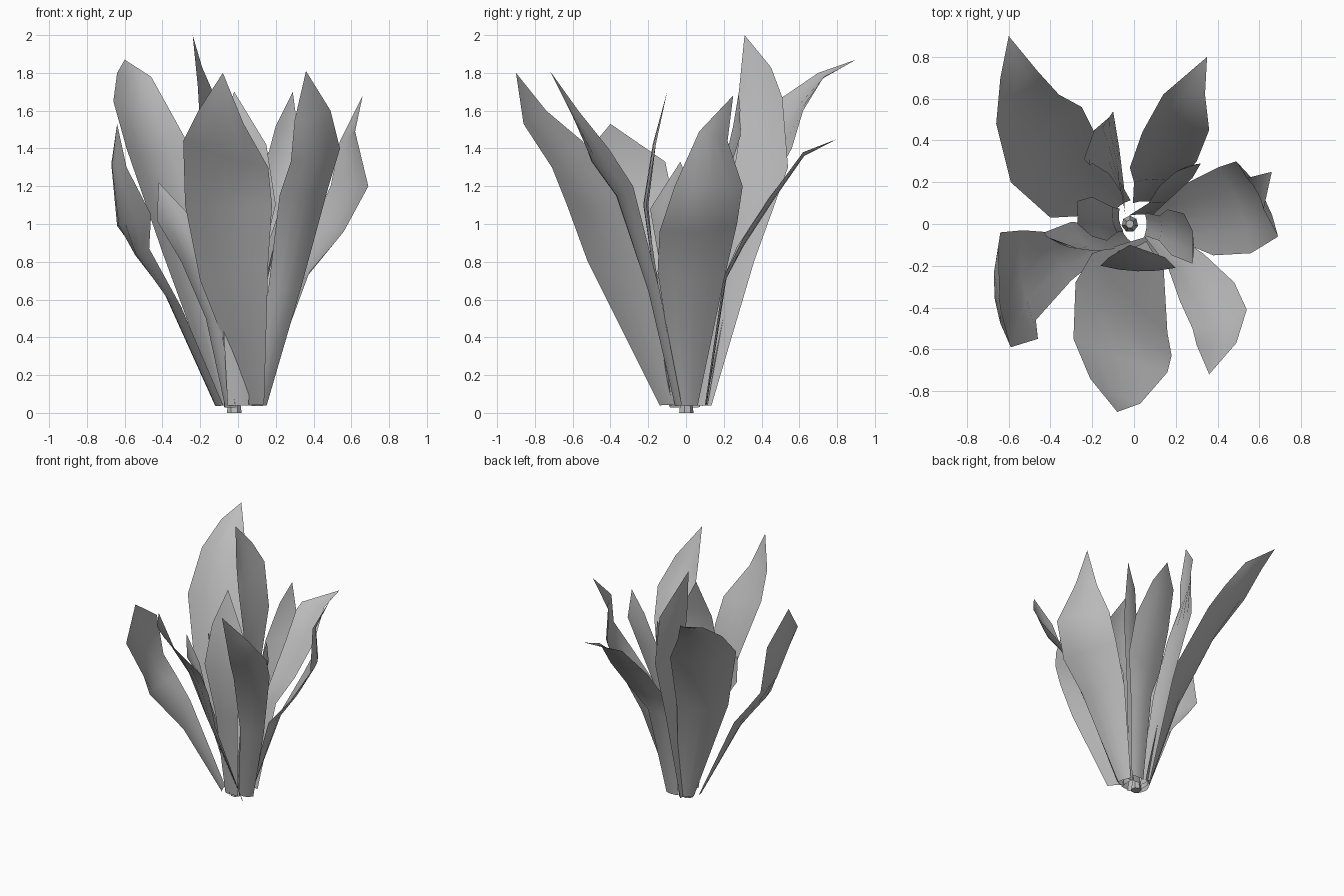
import bpy, bmesh
from mathutils import Vector

cube = bpy.data.objects.get("Cube")
if cube:
    bpy.data.objects.remove(cube, do_unlink=True)

# One plain grey for the whole plant
grey = bpy.data.materials.new("leaf_grey")
grey.use_nodes = True
leaf_colour = (0.5, 0.5, 0.5, 1)
grey.diffuse_color = leaf_colour
grey.node_tree.nodes["Principled BSDF"].inputs["Base Color"].default_value = leaf_colour

COLUMNS = 4       # faces across a leaf
STALK = 0.055     # half width of a leaf where it meets the stem


def finish(name, bm, smooth=True):
    """Turn the bmesh into a grey object."""
    mesh = bpy.data.meshes.new(name)
    bm.to_mesh(mesh)
    bm.free()
    mesh.materials.append(grey)
    for poly in mesh.polygons:
        poly.use_smooth = smooth
    obj = bpy.data.objects.new(name, mesh)
    bpy.context.collection.objects.link(obj)
    return obj


def leaf(name, base, edge_a, edge_b, tip, cup):
    """Sheet between two edges, bowed outward by cup times its width."""
    base, tip = Vector(base), Vector(tip)
    edge_a = [Vector(p) for p in edge_a]
    edge_b = [Vector(p) for p in edge_b]
    across = edge_b[0] - edge_a[0]
    across.z = 0
    across = across.normalized() * STALK
    side_a = [base - across] + edge_a + [tip]
    side_b = [base + across] + edge_b + [tip]
    bm = bmesh.new()
    rows = []
    for i, (a, b) in enumerate(zip(side_a[:-1], side_b[:-1])):
        along = (side_a[i + 1] + side_b[i + 1]) - (a + b)
        normal = (b - a).cross(along).normalized()
        middle = (a + b) / 2
        if normal.dot(Vector((middle.x, middle.y, 0))) < 0:
            normal.negate()
        bow = normal * cup * (b - a).length
        row = []
        for c in range(COLUMNS + 1):
            t = c / COLUMNS
            row.append(bm.verts.new(a.lerp(b, t) + bow * 4 * t * (1 - t)))
        rows.append(row)
    for low, high in zip(rows, rows[1:]):
        for c in range(COLUMNS):
            bm.faces.new((low[c], low[c + 1], high[c + 1], high[c]))
    point = bm.verts.new(tip)
    for c in range(COLUMNS):
        bm.faces.new((rows[-1][c], rows[-1][c + 1], point))
    bmesh.ops.recalc_face_normals(bm, faces=bm.faces)
    return finish(name, bm)


# Large outer leaves
leaf("front_leaf", (.1, -.1, .04),
     [(-.2, -.14, .7), (-.28, -.28, 1.1), (-.29, -.55, 1.44), (-.21, -.74, 1.6)],
     [(.16, -.52, .8), (.18, -.63, 1.1), (.16, -.71, 1.3), (.03, -.86, 1.53)],
     (-.08, -.9, 1.8), cup=.04)
leaf("front_left_leaf", (.1, -.04, .04),
     [(.33, -.14, .65), (.48, -.28, 1.2), (.54, -.41, 1.4), (.49, -.57, 1.6)],
     [(.16, -.2, .65), (.22, -.37, 1.15), (.28, -.5, 1.33), (.3, -.58, 1.55)],
     (.36, -.72, 1.81), cup=.12)
leaf("left_leaf", (.1, .01, .04),
     [(.26, .2, .7), (.4, .27, 1), (.49, .3, 1.2), (.54, .22, 1.44)],
     [(.38, -.15, .75), (.56, -.14, .96), (.69, -.06, 1.2), (.62, .07, 1.49)],
     (.66, .25, 1.68), cup=.08)
leaf("back_left_leaf", (.05, .1, .04),
     [(0, .2, .72), (-.02, .27, .88), (.04, .44, 1.14), (.14, .62, 1.37)],
     [(.2, .2, .72), (.3, .3, .92), (.36, .45, 1.15), (.34, .62, 1.38)],
     (.35, .8, 1.45), cup=.08)
leaf("back_right_leaf", (-.06, .08, .04),
     [(-.4, .03, .85), (-.59, .2, 1.4), (-.66, .48, 1.65), (-.64, .7, 1.8)],
     [(-.1, .26, .85), (-.25, .56, 1.4), (-.36, .62, 1.6), (-.46, .73, 1.78)],
     (-.6, .9, 1.87), cup=.1)
leaf("right_leaf", (-.1, -.04, .04),
     [(-.4, -.04, .68), (-.53, -.03, .84), (-.64, -.04, .99), (-.65, -.11, 1.33)],
     [(-.3, -.27, .56), (-.47, -.46, .87), (-.46, -.55, 1.05), (-.59, -.59, 1.3)],
     (-.64, -.4, 1.53), cup=.1)

# Upright inner leaves
leaf("tall_back_leaf", (-.04, .08, .04),
     [(-.06, .15, .75), (-.12, .24, 1.2), (-.2, .29, 1.5), (-.21, .28, 1.7)],
     [(-.07, .36, .8), (-.1, .54, 1.3), (-.12, .51, 1.67), (-.19, .45, 1.83)],
     (-.24, .31, 2), cup=.05)
leaf("inner_back_leaf", (.03, .04, .04),
     [(.07, .1, .75), (.12, .18, 1.22), (.2, .25, 1.52)],
     [(.15, .1, .75), (.28, .22, 1.25), (.32, .29, 1.47)],
     (.29, .28, 1.7), cup=.05)
leaf("inner_front_leaf", (0, -.08, .04),
     [(-.09, -.16, .7), (-.16, -.2, 1.1), (-.12, -.16, 1.42)],
     [(.1, -.15, .7), (.2, -.21, 1.1), (.15, -.16, 1.42)],
     (-.02, -.1, 1.7), cup=.06)
leaf("inner_left_leaf", (.05, 0, .04),
     [(.12, .04, .6), (.16, .07, .9), (.24, .05, 1.13)],
     [(.12, -.08, .6), (.18, -.15, .85), (.28, -.19, 1.08)],
     (.28, -.03, 1.33), cup=.1)
leaf("small_front_right_leaf", (-.04, -.04, .03),
     [(-.17, 0, .5), (-.3, .01, .8), (-.43, -.04, 1.02)],
     [(-.1, -.12, .5), (-.18, -.13, .8), (-.26, -.12, 1.05)],
     (-.42, -.06, 1.22), cup=.1)
leaf("small_right_leaf", (-.06, .02, .03),
     [(-.1, .08, .55), (-.2, .13, .85), (-.27, .11, 1.08)],
     [(-.08, -.04, .55), (-.13, -.08, .85), (-.2, -.06, 1.08)],
     (-.27, 0, 1.25), cup=.1)

# Short stem where the leaves meet
bm = bmesh.new()
bmesh.ops.create_cone(bm, cap_ends=True, segments=7, radius1=.04, radius2=.02, depth=.16)
bmesh.ops.translate(bm, verts=bm.verts, vec=(-.02, 0, .08))
finish("stem", bm, smooth=False)
